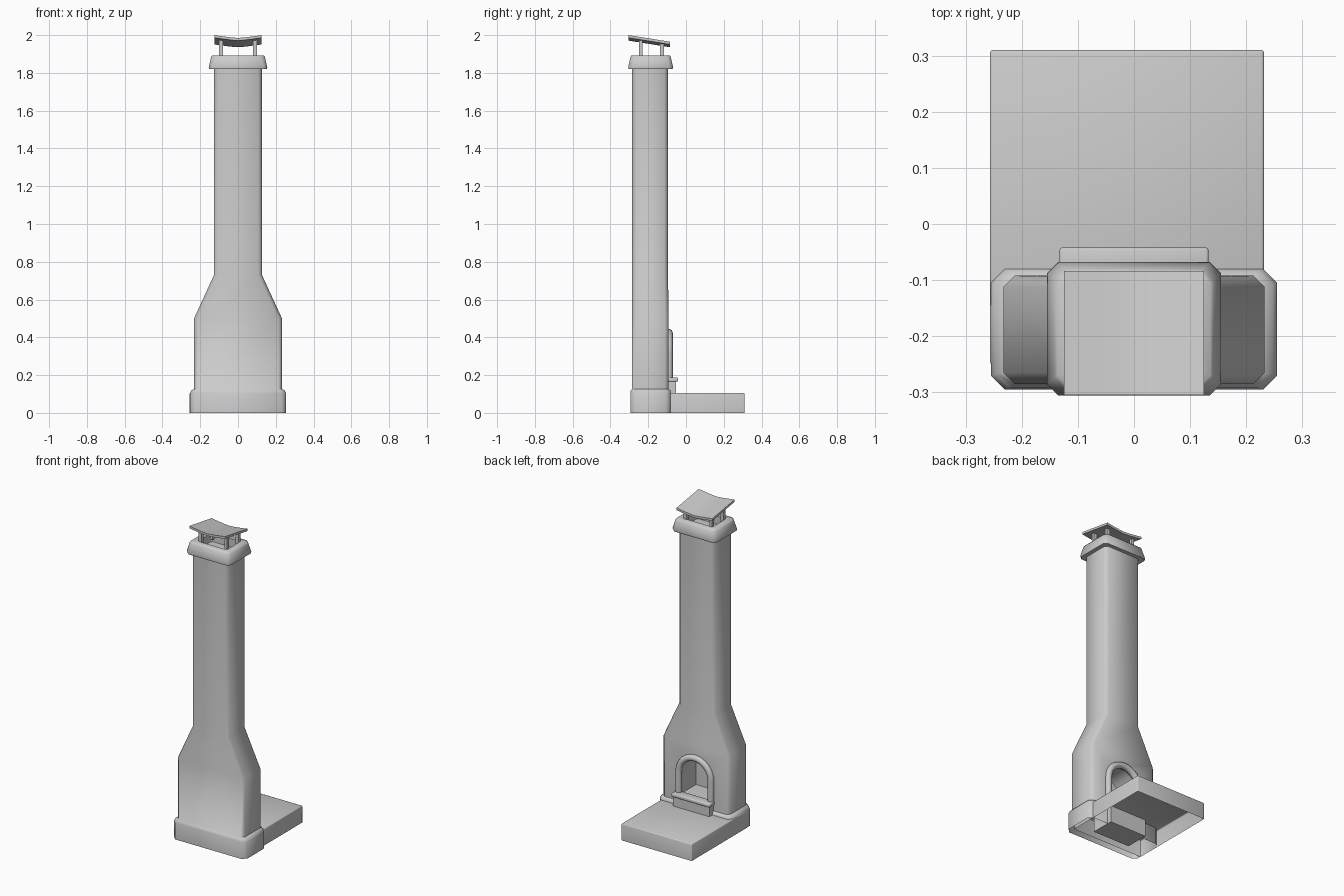
import bpy, bmesh
from math import pi, sin, cos, radians
from mathutils import Vector

if "Cube" in bpy.data.objects:
    bpy.data.objects.remove(bpy.data.objects["Cube"])


def finish(name, bm, smooth=50):
    bmesh.ops.recalc_face_normals(bm, faces=bm.faces)
    me = bpy.data.meshes.new(name)
    bm.to_mesh(me)
    bm.free()
    ob = bpy.data.objects.new(name, me)
    bpy.context.collection.objects.link(ob)
    shade(ob, smooth)
    return ob


def shade(ob, angle=50):
    bpy.ops.object.select_all(action='DESELECT')
    ob.select_set(True)
    bpy.context.view_layer.objects.active = ob
    bpy.ops.object.shade_smooth_by_angle(angle=radians(angle))


def ring(bm, hx, y0, y1, c, z):
    # rectangle with chamfered corners
    pts = [(hx, y0 + c), (hx, y1 - c), (hx - c, y1), (c - hx, y1),
           (-hx, y1 - c), (-hx, y0 + c), (c - hx, y0), (hx - c, y0)]
    return [bm.verts.new((x, y, z)) for x, y in pts]


def loft(bm, rings, loop=False):
    pairs = list(zip(rings, rings[1:]))
    if loop:
        pairs.append((rings[-1], rings[0]))
    for a, b in pairs:
        for i in range(len(a)):
            j = (i + 1) % len(a)
            bm.faces.new((a[i], a[j], b[j], b[i]))


def box(name, x0, x1, y0, y1, z0, z1, bevel=0.0, open_bottom=False):
    bm = bmesh.new()
    bmesh.ops.create_cube(bm, size=1)
    for v in bm.verts:
        v.co = Vector(((x0, x1)[v.co.x > 0], (y0, y1)[v.co.y > 0], (z0, z1)[v.co.z > 0]))
    if bevel:
        edges = [e for e in bm.edges if not all(v.co.z == z0 for v in e.verts)]
        bmesh.ops.bevel(bm, geom=edges, offset=bevel, segments=2, profile=0.5, affect='EDGES')
    if open_bottom:
        bmesh.ops.delete(bm, geom=[f for f in bm.faces if all(v.co.z < z0 + 1e-5 for v in f.verts)],
                         context='FACES')
    return finish(name, bm)


def arch_path(r, spring, base, n=16):
    return ([(r, base)] + [(r * cos(pi * i / n), spring + r * sin(pi * i / n)) for i in range(n + 1)]
            + [(-r, base)])


# chimney body: plinth, firebox block, shoulders and stack in one loft
bm = bmesh.new()
sections = [(0.255, -0.295, -0.08, 0.025, 0), (0.255, -0.295, -0.08, 0.025, 0.105),
            (0.247, -0.292, -0.083, 0.025, 0.12), (0.233, -0.285, -0.092, 0.02, 0.127),
            (0.233, -0.285, -0.092, 0.02, 0.5), (0.127, -0.285, -0.095, 0.02, 0.73),
            (0.127, -0.285, -0.095, 0.02, 1.84)]
rings = [ring(bm, *s) for s in sections]
loft(bm, rings)
bm.faces.new(rings[0])
bm.faces.new(rings[-1])
body = finish("chimney_body", bm)

# arched firebox recess
bm = bmesh.new()
path = arch_path(0.105, 0.315, 0.17)
ends = [[bm.verts.new((x, y, z)) for x, z in path] for y in (-0.25, -0.03)]
loft(bm, ends)
for e in ends:
    bm.faces.new(e)
cutter = finish("firebox_cutter", bm)
cutter.hide_render = True
mod = body.modifiers.new("firebox", 'BOOLEAN')
mod.operation = 'DIFFERENCE'
mod.solver = 'EXACT'
mod.object = cutter
bpy.context.view_layer.objects.active = body
bpy.ops.object.modifier_apply(modifier=mod.name)
bpy.data.objects.remove(cutter)

# the body is open underneath
bm = bmesh.new()
bm.from_mesh(body.data)
bmesh.ops.delete(bm, geom=[f for f in bm.faces if all(v.co.z < 1e-4 for v in f.verts)], context='FACES')
bm.to_mesh(body.data)
bm.free()
shade(body)

# rounded arch trim around the opening
cu = bpy.data.curves.new("arch_trim", 'CURVE')
cu.dimensions = '3D'
cu.bevel_depth = 0.02
cu.bevel_resolution = 2
cu.use_fill_caps = True
path = arch_path(0.112, 0.313, 0.17)
sp = cu.splines.new('POLY')
sp.points.add(len(path) - 1)
for p, (x, z) in zip(sp.points, path):
    p.co = (x, -0.09, z, 1)
trim = bpy.data.objects.new("arch_trim", cu)
bpy.context.collection.objects.link(trim)
bpy.ops.object.select_all(action='DESELECT')
trim.select_set(True)
bpy.context.view_layer.objects.active = trim
bpy.ops.object.convert(target='MESH')
shade(bpy.context.view_layer.objects.active)

# hearth slab and sill
box("hearth_slab", -0.257, 0.232, -0.25, 0.31, 0, 0.105, 0.005, True)
box("sill_block", -0.127, 0.127, -0.2, -0.052, 0, 0.168)
box("sill_lip", -0.133, 0.133, -0.1, -0.042, 0.165, 0.187, 0.005)

# crown collar with flue opening
bm = bmesh.new()
crown = [(0.12, -0.28, -0.1, 0.02, 1.82), (0.152, -0.304, -0.071, 0.02, 1.82),
         (0.155, -0.306, -0.068, 0.02, 1.83), (0.142, -0.294, -0.081, 0.02, 1.885),
         (0.136, -0.29, -0.085, 0.02, 1.892), (0.1, -0.255, -0.12, 0.01, 1.892),
         (0.1, -0.255, -0.12, 0.01, 1.82)]
loft(bm, [ring(bm, *s) for s in crown], loop=True)
finish("crown_collar", bm)


# rain cap: sagging plate sloping to the rear
def cap_z(x, y):
    return 1.985 - 0.035 * (y + 0.305) / 0.22 + 0.015 * (abs(x) / 0.125) ** 1.3


bm = bmesh.new()
n = 8
rows = [[[bm.verts.new((x, y, cap_z(x, y) - t)) for y, t in
          ((-0.305, 0), (-0.084, 0), (-0.084, 0.014), (-0.305, 0.014))]]
        for x in [-0.125 + 0.25 * i / n for i in range(n + 1)]]
rows = [r[0] for r in rows]
loft(bm, rows)
bm.faces.new(rows[0])
bm.faces.new(rows[-1])
finish("rain_cap", bm, 30)

# four posts carrying the cap
for i, y in enumerate((-0.24, -0.127)):
    for side, x in (("left", -0.09), ("right", 0.09)):
        box(f"cap_post_{side}_{i}", x - 0.01, x + 0.01, y - 0.01, y + 0.01, 1.86, cap_z(x, y) - 0.008)
